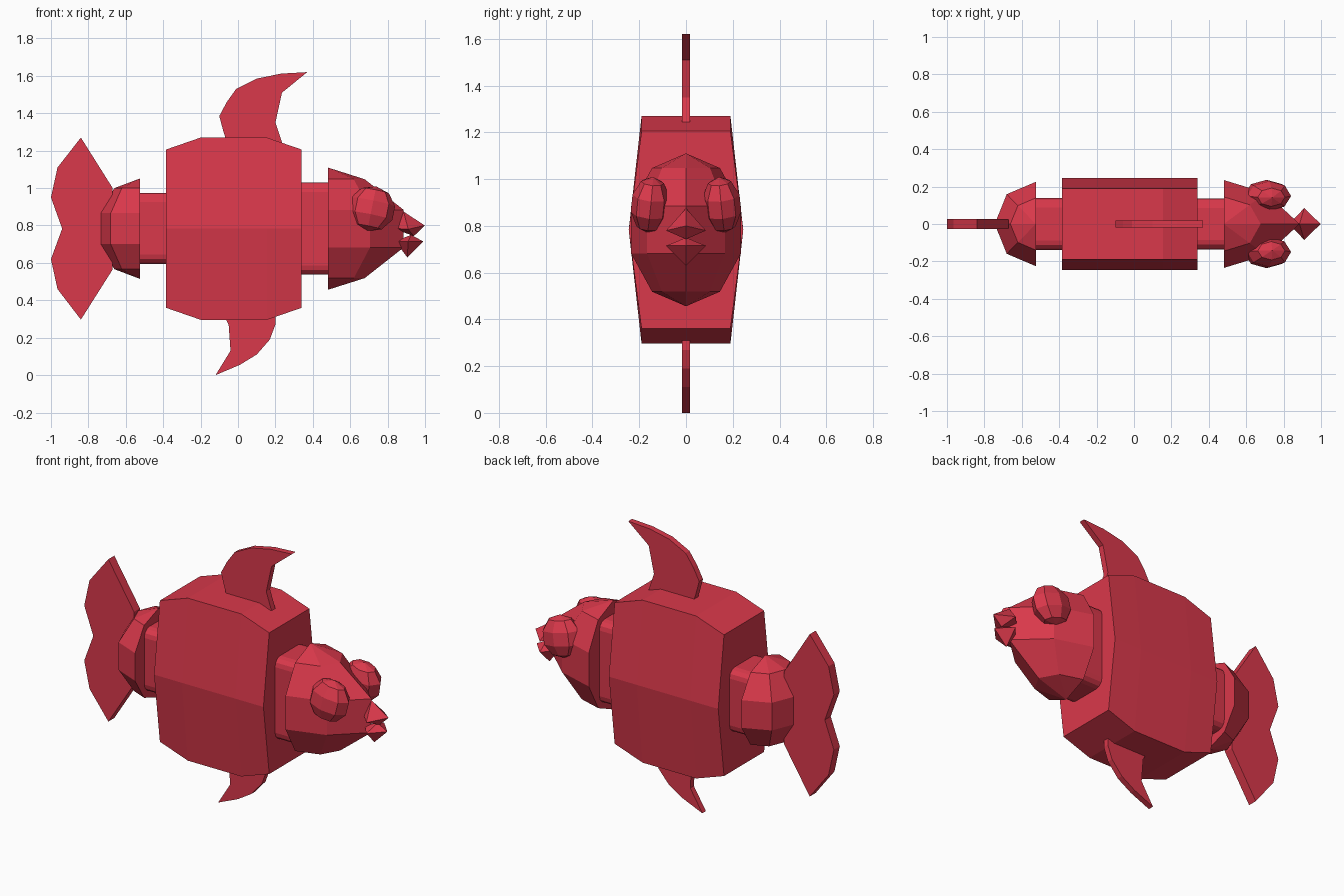
import bpy, bmesh
from mathutils import Matrix, Vector

if "Cube" in bpy.data.objects:
    bpy.data.objects.remove(bpy.data.objects["Cube"])

red = bpy.data.materials.new("red")
red.diffuse_color = (0.7, 0.04, 0.07, 1)
red.use_nodes = True
red.node_tree.nodes["Principled BSDF"].inputs["Base Color"].default_value = red.diffuse_color


def finish(bm, name):
    bmesh.ops.recalc_face_normals(bm, faces=bm.faces)
    me = bpy.data.meshes.new(name)
    bm.to_mesh(me)
    bm.free()
    me.materials.append(red)
    ob = bpy.data.objects.new(name, me)
    bpy.context.collection.objects.link(ob)
    return ob


def loft(name, rings):
    bm = bmesh.new()
    loops = [[bm.verts.new(p) for p in ring] for ring in rings]
    n = len(loops[0])
    for a, b in zip(loops, loops[1:]):
        for i in range(n):
            j = (i + 1) % n
            bm.faces.new((a[i], a[j], b[j], b[i]))
    bm.faces.new(loops[0])
    bm.faces.new(loops[-1])
    return finish(bm, name)


def fin(name, outline, half):
    return loft(name, [[(x, y, z) for x, z in outline] for y in (-half, half)])


def half_ball(name, loc, radii, direction, snout=None):
    """Half of an 8-sided ball, cut flat across x."""
    bm = bmesh.new()
    bmesh.ops.create_uvsphere(bm, u_segments=8, v_segments=5, radius=1)
    bmesh.ops.delete(bm, geom=[v for v in bm.verts if v.co.x < -0.01], context='VERTS')
    bmesh.ops.holes_fill(bm, edges=[e for e in bm.edges if e.is_boundary], sides=0)
    for v in bm.verts:
        pulled = snout and v.co.x > 0.9
        v.co = Vector(loc) + Vector((v.co.x * radii[0] * direction,
                                     v.co.y * radii[1], v.co.z * radii[2]))
        if pulled:
            v.co.x = snout
    return finish(bm, name)


def neck(name, x0, x1, hy, z0, z1):
    bm = bmesh.new()
    bmesh.ops.create_cube(bm, size=1)
    for v in bm.verts:
        v.co = Vector(((x0 + x1) / 2 + v.co.x * (x1 - x0), v.co.y * 2 * hy,
                       (z0 + z1) / 2 + v.co.z * (z1 - z0)))
    # round only the edges running along the fish
    edges = [e for e in bm.edges if abs(e.verts[0].co.x - e.verts[1].co.x) > 0.01]
    bmesh.ops.bevel(bm, geom=edges, offset=0.05, segments=3, profile=0.5, affect='EDGES')
    return finish(bm, name)


def lip(name, front, back, side, top, bottom):
    bm = bmesh.new()
    f, b, t, u = [bm.verts.new((x, 0, z)) for x, z in (front, back, top, bottom)]
    l, r = [bm.verts.new((side[0], s * 0.085, side[1])) for s in (-1, 1)]
    ring = [f, r, b, l]
    for i in range(4):
        for pole in (t, u):
            bm.faces.new((ring[i], ring[(i + 1) % 4], pole))
    return finish(bm, name)


# Body: six-sided section with chamfered ends
loft("body", [[(x, -0.19, 0.783 + h), (x, 0.19, 0.783 + h), (x, 0.245, 0.783),
               (x, 0.19, 0.783 - h), (x, -0.19, 0.783 - h), (x, -0.245, 0.783)]
              for x, h in ((-0.385, 0.423), (-0.2, 0.487), (0.155, 0.487), (0.34, 0.423))])

# Connecting pieces
neck("front_neck", 0.33, 0.50, 0.135, 0.537, 1.03)
neck("rear_neck", -0.54, -0.375, 0.138, 0.595, 0.975)

# Head and tail base
half_ball("head", (0.48, 0, 0.783), (0.335, 0.247, 0.327), 1, snout=0.885)
half_ball("tail_base", (-0.525, 0, 0.783), (0.231, 0.237, 0.268), -1)

# Lips
lip("upper_lip", (0.998, 0.80), (0.83, 0.785), (0.91, 0.78), (0.885, 0.875), (0.94, 0.743))
lip("lower_lip", (0.99, 0.715), (0.84, 0.715), (0.91, 0.715), (0.925, 0.75), (0.905, 0.63))

# Eyes
for side, label in ((-1, "right"), (1, "left")):
    bm = bmesh.new()
    bmesh.ops.create_uvsphere(bm, u_segments=8, v_segments=5, radius=1)
    m = (Matrix.Translation((0.715, side * 0.153, 0.89))
         @ Matrix.Rotation(0.2, 4, 'Y')
         @ Matrix.Rotation(side * 0.1, 4, 'X')
         @ Matrix.Diagonal((0.126, 0.084, 0.122, 1)))
    bmesh.ops.transform(bm, matrix=m, verts=bm.verts)
    finish(bm, label + "_eye")

# Fins
fin("dorsal_fin", [(-0.06, 1.245), (-0.08, 1.31), (-0.1, 1.385), (-0.06, 1.46), (-0.01, 1.53),
                   (0.1, 1.585), (0.23, 1.612), (0.37, 1.62), (0.235, 1.51), (0.2, 1.35),
                   (0.235, 1.245)], 0.018)
fin("belly_fin", [(-0.07, 0.31), (-0.05, 0.27), (-0.04, 0.13), (-0.12, 0.0), (0.01, 0.055),
                  (0.1, 0.11), (0.17, 0.19), (0.2, 0.27), (0.2, 0.31)], 0.017)
fin("tail_fin", [(-0.67, 1.0), (-0.84, 1.27), (-0.965, 1.11), (-1.0, 0.95), (-0.94, 0.783),
                 (-1.0, 0.62), (-0.965, 0.46), (-0.84, 0.297), (-0.67, 0.565)], 0.028)
